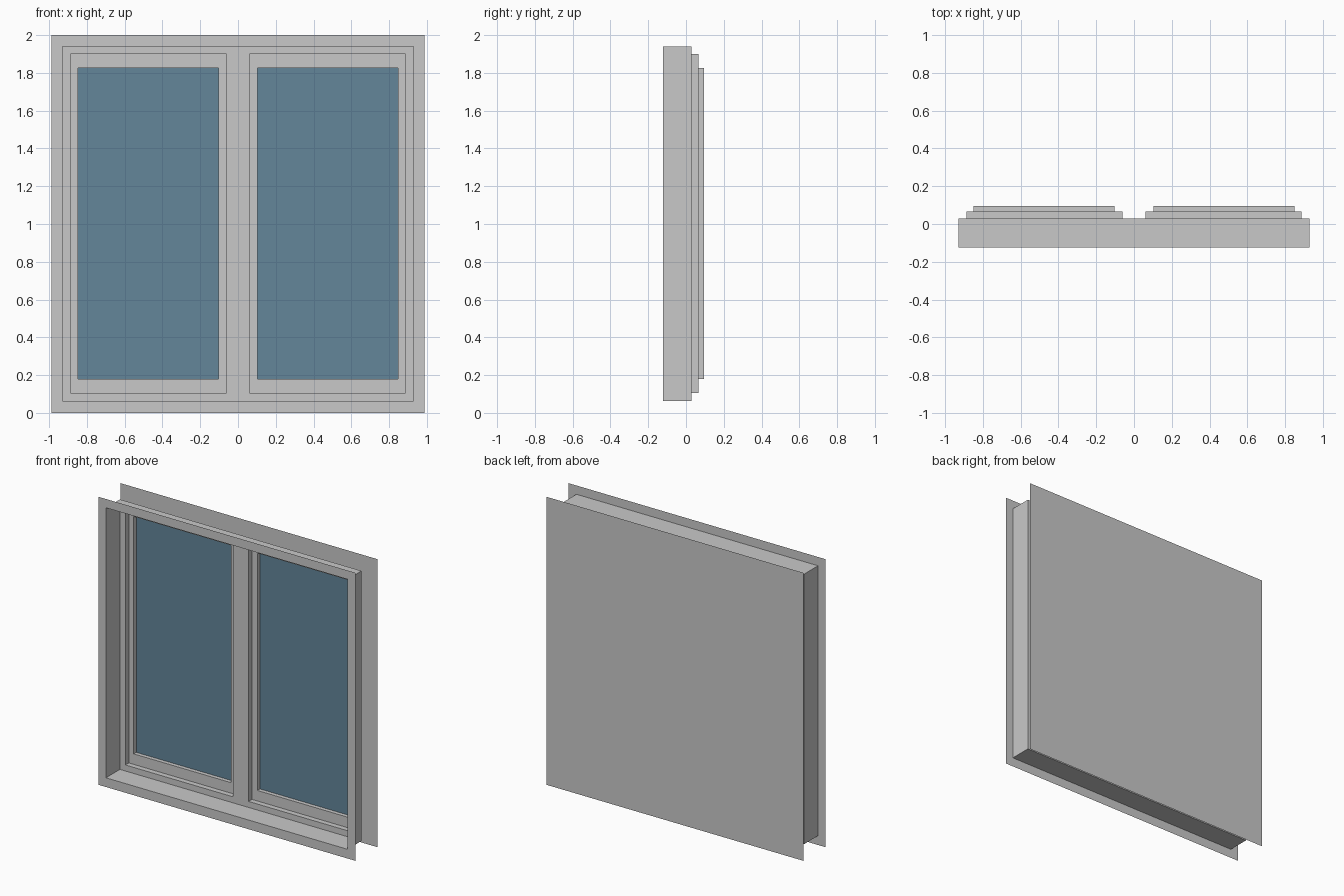
import bpy

cube = bpy.data.objects.get("Cube")
if cube:
    bpy.data.objects.remove(cube, do_unlink=True)


def material(name, rgb):
    mat = bpy.data.materials.new(name)
    mat.use_nodes = True
    mat.diffuse_color = (*rgb, 1)
    mat.node_tree.nodes["Principled BSDF"].inputs["Base Color"].default_value = (*rgb, 1)
    return mat


grey = material("frame grey", (0.584, 0.584, 0.584))
blue = material("glass blue", (0.127, 0.238, 0.323))


def rect(x0, x1, z0, z1, y):
    """Corners of an upright rectangle, counter-clockwise from the front."""
    return [(x0, y, z0), (x1, y, z0), (x1, y, z1), (x0, y, z1)]


def sheet(name, verts, faces, mat):
    mesh = bpy.data.meshes.new(name)
    mesh.from_pydata(verts, [], faces)
    mesh.materials.append(mat)
    obj = bpy.data.objects.new(name, mesh)
    bpy.context.collection.objects.link(obj)


def band(name, loops, mat):
    """Skin a series of nested rectangles, from the outer one inwards."""
    verts = [corner for loop in loops for corner in loop]
    faces = []
    for k in range(0, 4 * (len(loops) - 1), 4):
        for i in range(4):
            j = (i + 1) % 4
            faces.append((k + i, k + j, k + j + 4, k + i + 4))
    sheet(name, verts, faces, mat)


# Depths from front to back
FRONT, FACE, SASH, PANE, BACK = -0.123, 0.03, 0.067, 0.095, 0.123
WIDE, REVEAL = 0.987, 0.928          # half widths
SILL, HEAD = 0.064, 1.939            # reveal bottom and top

# Front flange and the deep reveal behind it
band("front_flange_and_reveal", [
    rect(-WIDE, WIDE, 0, 2, FRONT),
    rect(-REVEAL, REVEAL, SILL, HEAD, FRONT),
    rect(-REVEAL, REVEAL, SILL, HEAD, FACE),
], grey)

# Each half: inner frame with mullion, stepped sash and glass
for side, label in ((1, "left"), (-1, "right")):
    def half(a, b, z0, z1, y):
        x0, x1 = sorted((side * a, side * b))
        return rect(x0, x1, z0, z1, y)

    opening = (0.061, 0.886, 0.106, 1.899)
    pane = (0.102, 0.848, 0.179, 1.827)
    band(label + "_inner_frame", [
        half(0, REVEAL, SILL, HEAD, FACE),
        half(*opening, FACE),
    ], grey)
    band(label + "_sash", [
        half(*opening, FACE),
        half(*opening, SASH),
        half(*pane, SASH),
        half(*pane, PANE),
    ], grey)
    sheet(label + "_glass", half(*pane, PANE), [(0, 1, 2, 3)], blue)

# Plain panel closing the back
sheet("back_panel", rect(-WIDE, WIDE, 0, 2, BACK), [(3, 2, 1, 0)], grey)
